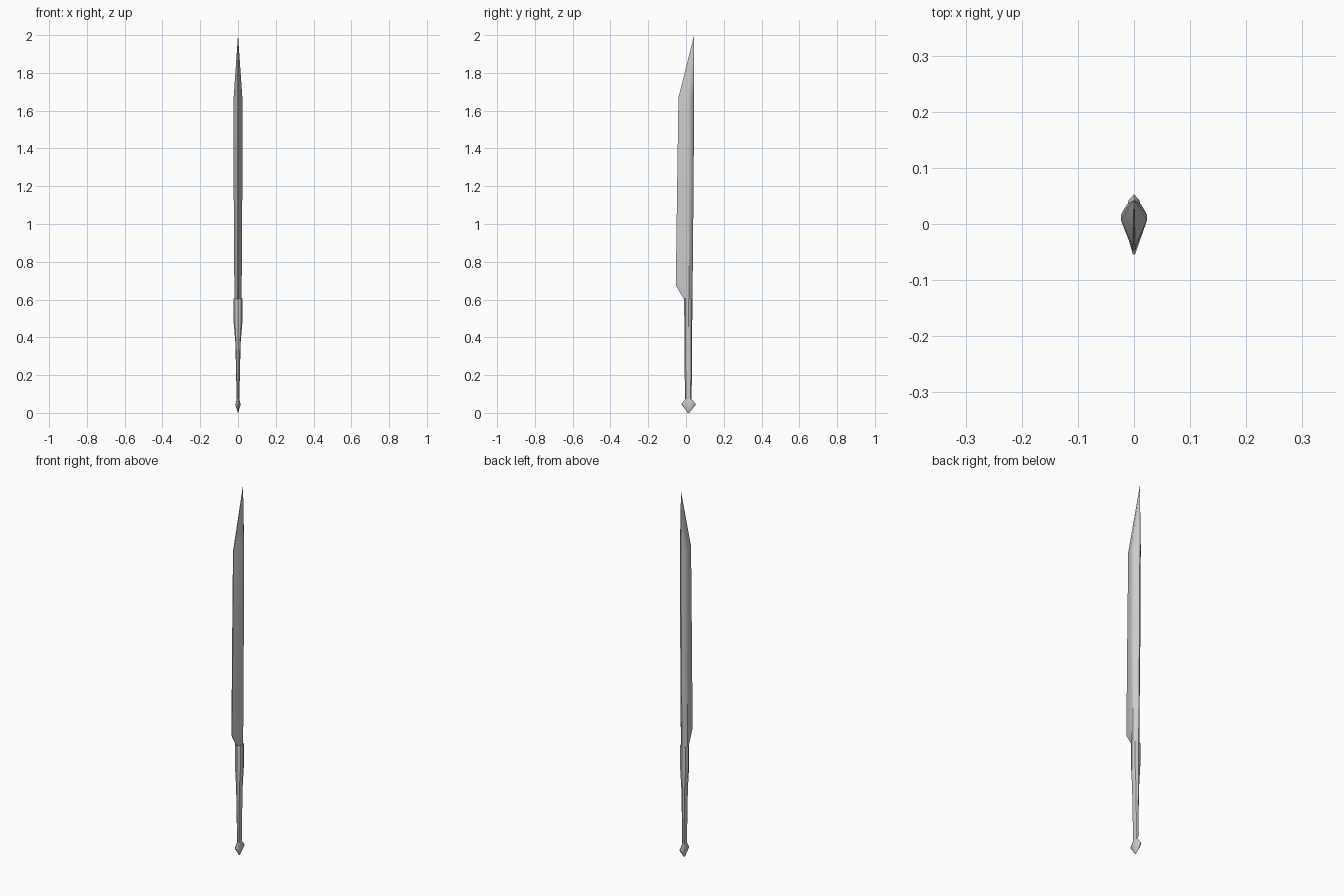
import bpy, bmesh, math

if "Cube" in bpy.data.objects:
    bpy.data.objects.remove(bpy.data.objects["Cube"])


def loft(name, rings, angle=35):
    """Skin closed rings of equal point count, then cap both ends."""
    bm = bmesh.new()
    loops = [[bm.verts.new(p) for p in ring] for ring in rings]
    n = len(loops[0])
    for a, b in zip(loops, loops[1:]):
        for i in range(n):
            j = (i + 1) % n
            bm.faces.new((a[i], a[j], b[j], b[i]))
    bm.faces.new(loops[0][::-1])
    bm.faces.new(loops[-1])
    bmesh.ops.remove_doubles(bm, verts=bm.verts, dist=1e-5)
    bmesh.ops.recalc_face_normals(bm, faces=bm.faces)
    mesh = bpy.data.meshes.new(name)
    bm.to_mesh(mesh)
    bm.free()
    ob = bpy.data.objects.new(name, mesh)
    bpy.context.collection.objects.link(ob)
    bpy.context.view_layer.objects.active = ob
    ob.select_set(True)
    bpy.ops.object.shade_smooth_by_angle(angle=math.radians(angle))
    ob.select_set(False)
    return ob


def oval(z, rx, y0, y1, n=8):
    cy, ry = (y0 + y1) / 2, (y1 - y0) / 2
    return [(rx * math.cos(2 * math.pi * i / n),
             cy + ry * math.sin(2 * math.pi * i / n), z) for i in range(n)]


def blade_ring(z, edge, spine, w):
    """Wedge section: thin cutting edge, widest behind the middle, ridged spine."""
    half = [(0.1 * w, edge), (w, 0.006), (w, 0.017), (0.55 * w, spine - 0.008)]
    return ([(x, y, z) for x, y in half] + [(0, spine, z)]
            + [(-x, y, z) for x, y in half[::-1]])


# Blade, rising from the handle to a slanted point on the spine side
tip = [(0, 0.043, 2.0)] * 9
loft("blade", [
    blade_ring(0.60, -0.010, 0.034, 0.0195),
    blade_ring(0.675, -0.054, 0.035, 0.0195),
    blade_ring(1.20, -0.047, 0.040, 0.023),
    blade_ring(1.67, -0.040, 0.043, 0.023),
    tip])

# Handle, wide at the blade and thinning towards the pommel
loft("handle", [
    oval(0.06, 0.007, -0.006, 0.030),
    oval(0.25, 0.011, -0.007, 0.031),
    oval(0.37, 0.014, -0.008, 0.032),
    oval(0.48, 0.023, -0.009, 0.033),
    oval(0.605, 0.023, -0.010, 0.034)])

# Diamond pommel
loft("pommel", [
    oval(0.0, 0.001, 0.009, 0.017),
    oval(0.045, 0.014, -0.024, 0.053),
    oval(0.073, 0.007, -0.006, 0.030)])
